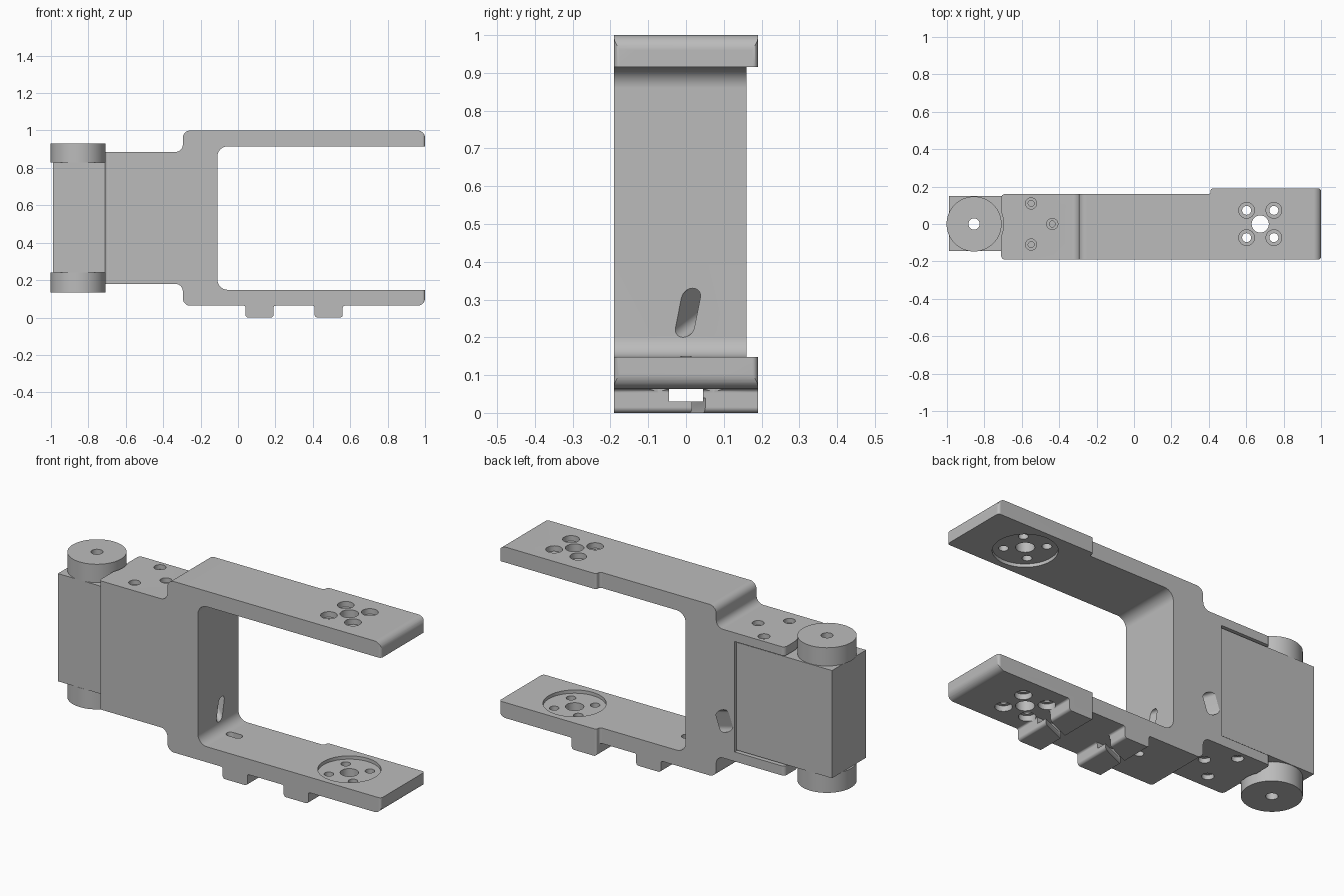
import bpy, bmesh, math
from mathutils import Vector

if "Cube" in bpy.data.objects:
    bpy.data.objects.remove(bpy.data.objects["Cube"])

grey = bpy.data.materials.new("plain grey")
grey.use_nodes = True
grey.diffuse_color = (0.5, 0.5, 0.5, 1)
grey.node_tree.nodes["Principled BSDF"].inputs["Base Color"].default_value = (0.5, 0.5, 0.5, 1)


def prism(name, loop, sweep):
    """Solid made by sweeping a closed 3D loop along a vector."""
    bm = bmesh.new()
    low = [bm.verts.new(p) for p in loop]
    high = [bm.verts.new(Vector(p) + Vector(sweep)) for p in loop]
    bm.faces.new(low)
    bm.faces.new(high[::-1])
    n = len(low)
    for i in range(n):
        j = (i + 1) % n
        bm.faces.new((low[j], low[i], high[i], high[j]))
    bmesh.ops.recalc_face_normals(bm, faces=bm.faces)
    mesh = bpy.data.meshes.new(name)
    bm.to_mesh(mesh)
    bm.free()
    mesh.materials.append(grey)
    ob = bpy.data.objects.new(name, mesh)
    bpy.context.collection.objects.link(ob)
    return ob


def box(name, x0, x1, y0, y1, z0, z1):
    return prism(name, [(x0, y0, z0), (x1, y0, z0), (x1, y1, z0), (x0, y1, z0)], (0, 0, z1 - z0))


def rod(name, x, y, r, z0, z1, sides=32):
    turn = [2 * math.pi * i / sides for i in range(sides)]
    return prism(name, [(x + r * math.cos(a), y + r * math.sin(a), z0) for a in turn], (0, 0, z1 - z0))


def rounded(corners, steps=8):
    """2D outline from (u, v, radius) corners with filleted arcs."""
    out = []
    for i, (u, v, r) in enumerate(corners):
        p = Vector((u, v))
        if r == 0:
            out.append(p)
            continue
        a = (Vector(corners[i - 1][:2]) - p).normalized()
        b = (Vector(corners[(i + 1) % len(corners)][:2]) - p).normalized()
        half = a.angle(b) / 2
        mid = p + (a + b).normalized() * (r / math.sin(half))
        start = p + a * (r / math.tan(half)) - mid
        end = p + b * (r / math.tan(half)) - mid
        sweep = math.pi - 2 * half
        for k in range(steps + 1):
            t = k / steps
            out.append(mid + (start * math.sin((1 - t) * sweep) + end * math.sin(t * sweep)) / math.sin(sweep))
    return out


def capsule(length, width, lean=0.0, steps=10):
    """2D slot outline, long along v, sheared sideways by lean."""
    pts = []
    for side in (0, 1):
        for k in range(steps + 1):
            a = math.pi * (side + k / steps)
            v = math.sin(a) * width / 2 + (1 - 2 * side) * (length - width) / 2
            pts.append((math.cos(a) * width / 2 + lean * v, v))
    return pts


def boolean(target, cutter, operation="DIFFERENCE"):
    mod = target.modifiers.new("cut", "BOOLEAN")
    mod.operation, mod.solver, mod.object = operation, "EXACT", cutter
    bpy.context.view_layer.objects.active = target
    bpy.ops.object.modifier_apply(modifier=mod.name)
    bpy.data.objects.remove(cutter)


# Forked bracket: side profile trimmed by its plan outline
R = 0.04
side = [(-0.71, 0.18, 0), (-0.295, 0.18, R), (-0.295, 0.063, R)]
for x in (0.04, 0.41):  # cable clip ridges under the lower arm
    side += [(x, 0.063, 0.01), (x, 0, 0.015), (x + 0.15, 0, 0.015), (x + 0.15, 0.063, 0.01)]
side += [(1, 0.063, R), (1, 0.148, 0), (-0.11, 0.148, 0.055), (-0.11, 0.915, 0.055),
         (1, 0.915, 0), (1, 1, R), (-0.295, 1, R), (-0.295, 0.885, R), (-0.71, 0.885, 0)]
bracket = prism("bracket", [(u, -0.25, v) for u, v in rounded(side)], (0, 0.5, 0))
plan = [(-0.71, -0.19, 0.02), (1, -0.19, 0.015), (1, 0.19, 0.015), (0.41, 0.19, 0.012),
        (0.41, 0.16, 0.012), (-0.71, 0.16, 0.02)]
boolean(bracket, prism("plan", [(u, v, -0.1) for u, v in rounded(plan)], (0, 0, 1.2)), "INTERSECT")

# Pocket for the motor and clearance around the pivot discs
PIVOT = -0.855
boolean(bracket, box("pocket", -0.9, -0.407, -0.147, 0.3, 0.232, 0.837))
boolean(bracket, rod("clearance", PIVOT, 0, 0.158, -0.1, 1.2, 64))

# Counterbored screw holes in the motor walls
for x, y in ((-0.55, 0.11), (-0.55, -0.11), (-0.437, 0)):
    boolean(bracket, rod("screw", x, y, 0.016, 0.1, 0.95, 20))
    boolean(bracket, rod("bore", x, y, 0.03, 0.86, 0.95, 24))
    boolean(bracket, rod("bore", x, y, 0.03, 0.1, 0.205, 24))

# Arm ends: round recesses inside, centre hole and four counterbored holes
HUB = 0.675
boolean(bracket, rod("recess", HUB, 0, 0.157, 0.13, 0.933, 64))
boolean(bracket, rod("centre", HUB, 0, 0.046, -0.1, 1.1))
for sx in (-1, 1):
    for sy in (-1, 1):
        x, y = HUB + sx * 0.073, sy * 0.073
        boolean(bracket, rod("screw", x, y, 0.024, -0.1, 1.1, 24))
        boolean(bracket, rod("bore", x, y, 0.042, 0.97, 1.1))
        boolean(bracket, rod("bore", x, y, 0.042, 0.02, 0.093))

# Cable passages: slanted through the web, and down through the lower arm
start, end = Vector((-0.11, 0.005, 0.265)), Vector((-0.345, 0.16, 0.385))
run = end - start
loop = [start - run * 0.15 + Vector((0, u, v)) for u, v in capsule(0.13, 0.05, 0.2)]
boolean(bracket, prism("web_slot", loop, run * 1.4))
loop = [(v - 0.03, u, 0.2) for u, v in capsule(0.09, 0.045)]
boolean(bracket, prism("arm_slot", loop, (0.03, 0, -0.2)))

# Cable clip tunnels with a diagonal entry slit
for x in (0.04, 0.41):
    boolean(bracket, box("tunnel", x - 0.02, x + 0.17, -0.045, 0.045, 0.03, 0.063))
    slit = [(x - 0.02, -0.06, -0.05), (x - 0.02, -0.025, -0.05),
            (x + 0.17, 0.06, -0.05), (x + 0.17, 0.025, -0.05)]
    boolean(bracket, prism("slit", slit, (0, 0, 0.09)))

# Motor block and its two pivot discs, drilled through
motor = box("motor_block", -0.99, -0.41, -0.145, 0.15, 0.24, 0.83)
lower = rod("lower_pivot_disc", PIVOT, 0, 0.147, 0.135, 0.24, 64)
upper = rod("upper_pivot_disc", PIVOT, 0, 0.147, 0.83, 0.93, 64)
for ob in (motor, lower, upper):
    boolean(ob, rod("axle", PIVOT, 0, 0.03, 0, 1.1))

# Smooth curves, crisp edges
for ob in (bracket, motor, lower, upper):
    bpy.ops.object.select_all(action="DESELECT")
    ob.select_set(True)
    bpy.context.view_layer.objects.active = ob
    bpy.ops.object.shade_smooth_by_angle(angle=math.radians(30))
    weighted = ob.modifiers.new("flat faces", "WEIGHTED_NORMAL")
    weighted.keep_sharp = True
